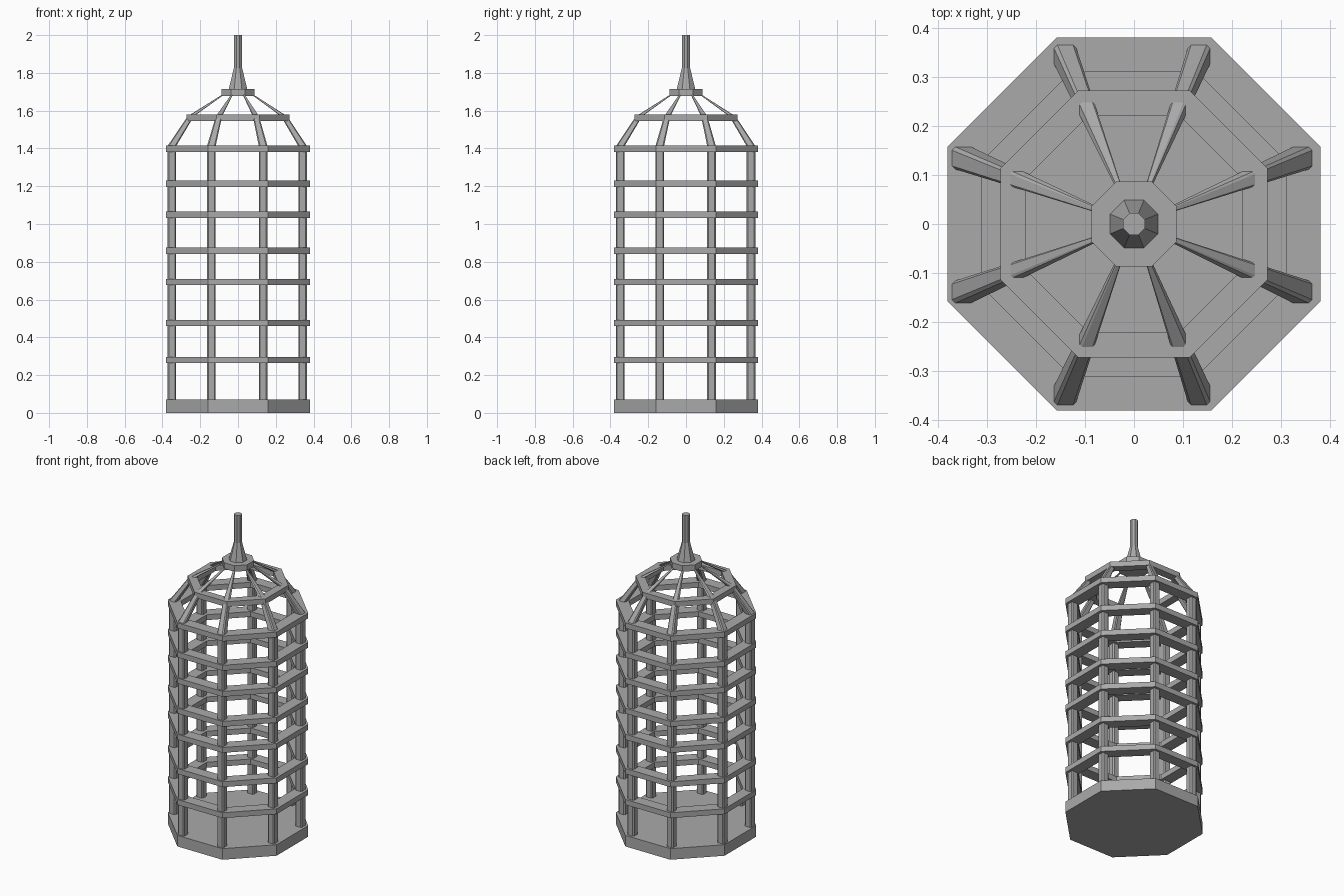
import bpy, bmesh
from math import cos, sin, radians

if "Cube" in bpy.data.objects:
    bpy.data.objects.remove(bpy.data.objects["Cube"])

STEP = radians(45)
START = radians(22.5)

# Dark grey paint
grey = bpy.data.materials.new("dark_grey")
grey.diffuse_color = (0.4, 0.4, 0.4, 1)
grey.use_nodes = True
grey.node_tree.nodes["Principled BSDF"].inputs["Base Color"].default_value = grey.diffuse_color


def octagon(apothem, z):
    r = apothem / cos(START)
    return [(r * cos(START + i * STEP), r * sin(START + i * STEP), z) for i in range(8)]


def loft(name, loops, closed=False):
    """Bridge stacked loops; cap the ends, or join last to first when closed."""
    bm = bmesh.new()
    rows = [[bm.verts.new(p) for p in loop] for loop in loops]
    n = len(rows[0])
    pairs = list(zip(rows, rows[1:]))
    if closed:
        pairs.append((rows[-1], rows[0]))
    else:
        bm.faces.new(rows[0])
        bm.faces.new(rows[-1])
    for a, b in pairs:
        for i in range(n):
            j = (i + 1) % n
            bm.faces.new((a[i], a[j], b[j], b[i]))
    bmesh.ops.recalc_face_normals(bm, faces=bm.faces)
    mesh = bpy.data.meshes.new(name)
    bm.to_mesh(mesh)
    bm.free()
    mesh.materials.append(grey)
    obj = bpy.data.objects.new(name, mesh)
    bpy.context.collection.objects.link(obj)
    return obj


def ring(name, z, outer, inner, h=0.034):
    lo, hi = z - h / 2, z + h / 2
    loft(name, [octagon(outer, lo), octagon(outer, hi),
                octagon(inner, hi), octagon(inner, lo)], closed=True)


# Solid floor slab
loft("base", [octagon(0.381, 0), octagon(0.381, 0.07)])

# Horizontal hoops
for k, z in enumerate((0.28, 0.476, 0.693, 0.858, 1.048, 1.213, 1.398)):
    ring(f"hoop_{k + 1}", z, 0.381, 0.31)
ring("roof_hoop", 1.562, 0.273, 0.222)

# Chamfered-square bars: straight posts that bend and taper into the roof
H, C = 0.023, 0.016
section = [(H, C), (C, H), (-C, H), (-H, C), (-H, -C), (-C, -H), (C, -H), (H, -C)]
levels = ((0.06, 1), (1.413, 1), (1.57, 0.715), (1.70, 0.16))
count = 0
for px, py in ((0.346, 0.137), (0.137, 0.346)):
    for sx in (1, -1):
        for sy in (1, -1):
            count += 1
            cx, cy = sx * px - 0.004, sy * py - 0.002
            loft(f"bar_{count}", [[((cx + x) * s, (cy + y) * s, z) for x, y in section]
                                  for z, s in levels])

# Crown plate and spire
loft("crown", [octagon(0.087, 1.677), octagon(0.087, 1.715)])
loft("spire", [octagon(0.05, 1.71), octagon(0.022, 1.825), octagon(0.022, 2.0)])
